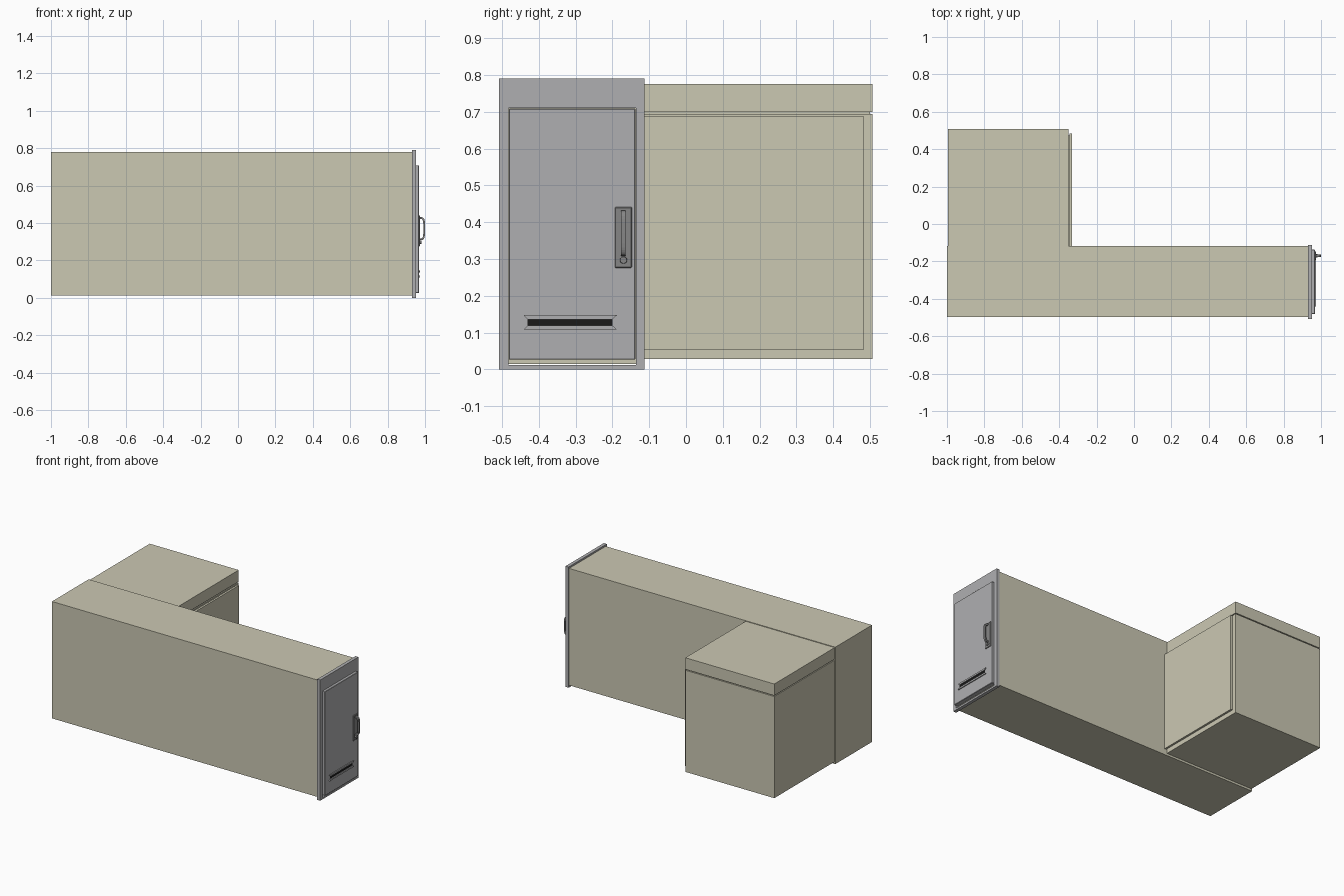
import bpy, bmesh, math
from mathutils import Matrix

if "Cube" in bpy.data.objects:
    bpy.data.objects.remove(bpy.data.objects["Cube"])


def material(name, r, g, b):
    m = bpy.data.materials.new(name)
    m.diffuse_color = (r, g, b, 1)
    m.use_nodes = True
    m.node_tree.nodes["Principled BSDF"].inputs["Base Color"].default_value = m.diffuse_color
    return m


CREAM = material("cream", 0.60, 0.58, 0.45)
GREY = material("door_grey", 0.43, 0.43, 0.44)
DARK = material("dark_grey", 0.24, 0.24, 0.24)
BLACK = material("black", 0.01, 0.01, 0.01)


def finish(name, bm, mat, bevel=0):
    bmesh.ops.recalc_face_normals(bm, faces=bm.faces[:])
    me = bpy.data.meshes.new(name)
    bm.to_mesh(me)
    bm.free()
    ob = bpy.data.objects.new(name, me)
    bpy.context.collection.objects.link(ob)
    me.materials.append(mat)
    if bevel:
        mod = ob.modifiers.new("bevel", 'BEVEL')
        mod.width, mod.segments = bevel, 1
    return ob


def box(name, x, y, z, mat, bevel=0):
    bm = bmesh.new()
    bmesh.ops.create_cube(bm, size=1)
    for v in bm.verts:
        for i, (lo, hi) in enumerate((x, y, z)):
            v.co[i] = hi if v.co[i] > 0 else lo
    return finish(name, bm, mat, bevel)


def prism(name, pts, depth, mat):
    """Closed profile of 3D points, extruded by the depth vector."""
    bm = bmesh.new()
    f = bm.faces.new([bm.verts.new(p) for p in pts])
    ext = bmesh.ops.extrude_face_region(bm, geom=[f], use_keep_orig=True)
    bmesh.ops.translate(bm, vec=depth,
                        verts=[e for e in ext["geom"] if isinstance(e, bmesh.types.BMVert)])
    return finish(name, bm, mat)


def frame(name, x, y, z, iy, iz, mat):
    """Rectangular ring facing +x, with opening iy by iz."""
    def rect(bm, px, ry, rz):
        return [bm.verts.new((px, a, b)) for a, b in
                ((ry[0], rz[0]), (ry[1], rz[0]), (ry[1], rz[1]), (ry[0], rz[1]))]
    bm = bmesh.new()
    loops = [rect(bm, x[0], y, z), rect(bm, x[1], y, z),
             rect(bm, x[1], iy, iz), rect(bm, x[0], iy, iz)]
    for a, b in zip(loops, loops[1:] + loops[:1]):
        for i in range(4):
            j = (i + 1) % 4
            bm.faces.new((a[i], a[j], b[j], b[i]))
    return finish(name, bm, mat)


# long cabinet
box("long_cabinet", (-1, 0.936), (-0.498, -0.118), (0.014, 0.78), CREAM)

# side cabinet: body, recessed seam, lid and its door
box("side_body", (-0.995, -0.35), (-0.118, 0.507), (0.028, 0.694), CREAM)
box("side_seam", (-0.988, -0.357), (-0.118, 0.500), (0.690, 0.704), CREAM)
box("side_lid", (-0.995, -0.35), (-0.118, 0.507), (0.700, 0.776), CREAM)
box("side_door_gasket", (-0.352, -0.345), (-0.118, 0.474), (0.06, 0.68), CREAM)
box("side_door", (-0.345, -0.332), (-0.118, 0.483), (0.053, 0.689), CREAM)

# end door frame and door
frame("end_frame", (0.930, 0.952), (-0.508, -0.113), (0, 0.791),
      (-0.483, -0.136), (0.012, 0.710), GREY)
box("end_door", (0.938, 0.968), (-0.4815, -0.1375), (0.026, 0.7085), GREY, 0.002)

# handle plate, lock and arched grip
box("handle_plate", (0.966, 0.973), (-0.193, -0.147), (0.276, 0.441), DARK, 0.002)
bm = bmesh.new()
bmesh.ops.create_cone(bm, cap_ends=True, segments=24, radius1=0.010, radius2=0.009, depth=0.012,
                      matrix=Matrix.Translation((0.976, -0.170, 0.297))
                      @ Matrix.Rotation(math.pi / 2, 4, 'Y'))
finish("lock", bm, DARK)

outer, inner = [], []
for i in range(17):
    t = math.pi * i / 16
    c, s = math.cos(t), math.sin(t)
    # squared-off arch
    sc, ss = math.copysign(abs(c) ** 0.5, c), abs(s) ** 0.5
    outer.append((0.970 + 0.030 * ss, -0.177, 0.370 + 0.062 * sc))
    inner.append((0.970 + 0.021 * ss, -0.177, 0.370 + 0.053 * sc))
prism("handle_grip", outer + inner[::-1], (0, 0.013, 0), DARK)

# vent slot with an upper and a lower tapered lip
box("vent_slot", (0.966, 0.969), (-0.431, -0.200), (0.116, 0.138), BLACK)
for name, z0, z1 in (("vent_upper_lip", 0.136, 0.147), ("vent_lower_lip", 0.119, 0.108)):
    prism(name, [(0.966, -0.431, z0), (0.966, -0.200, z0),
                 (0.966, -0.188, z1), (0.966, -0.441, z1)], (0.008, 0, 0), GREY)
